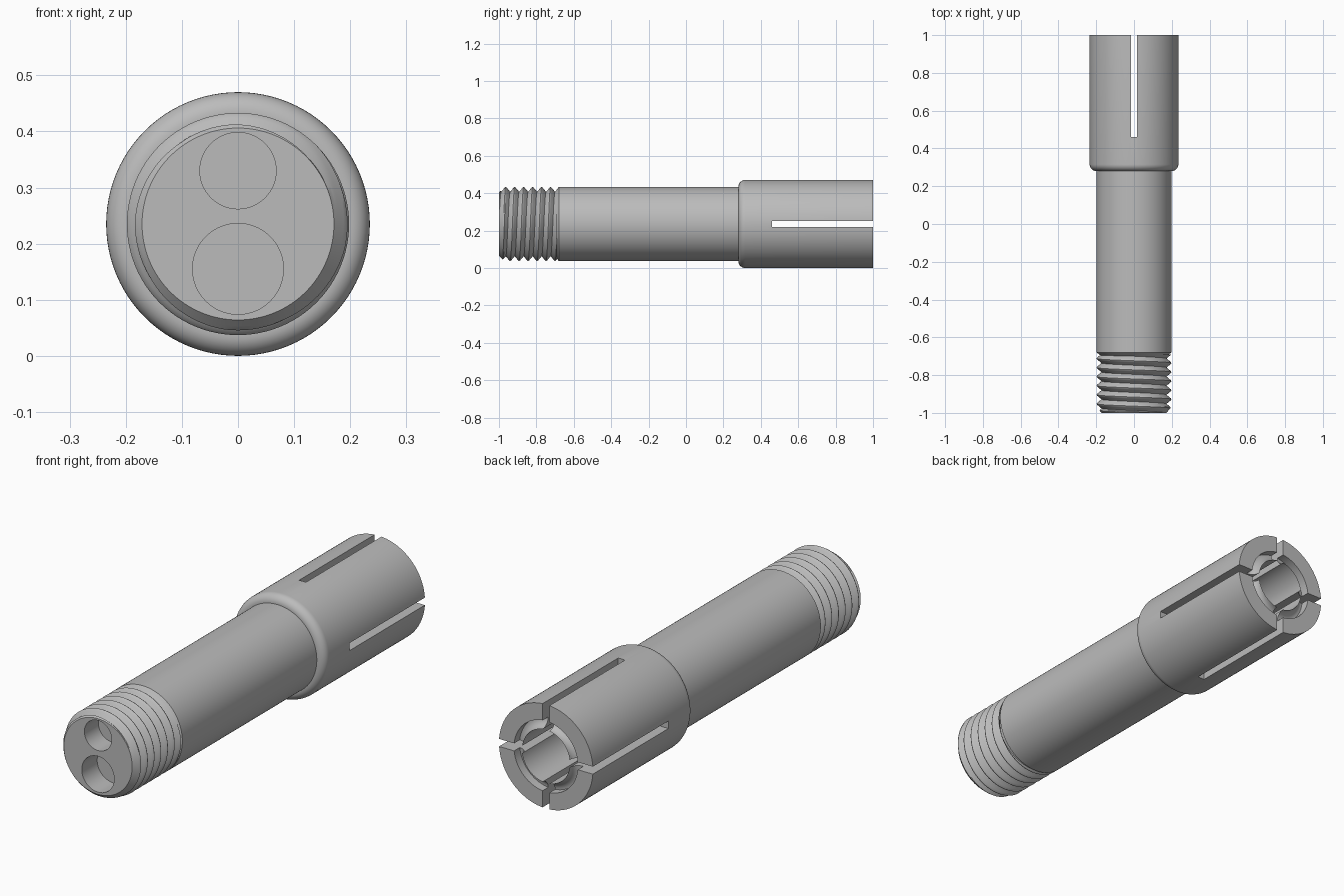
import bpy, bmesh, math
from mathutils import Matrix

cube = bpy.data.objects.get("Cube")
if cube:
    bpy.data.objects.remove(cube, do_unlink=True)

steel = bpy.data.materials.new("steel grey")
steel.use_nodes = True
COLOR = (0.5, 0.5, 0.5, 1)
steel.diffuse_color = COLOR
steel.node_tree.nodes["Principled BSDF"].inputs["Base Color"].default_value = COLOR

SEG = 96
AXIS_Z = 0.235
BODY_R, ROOT_R, COLLAR_R = 0.198, 0.172, 0.235


def finish(name, bm):
    bmesh.ops.recalc_face_normals(bm, faces=bm.faces)
    mesh = bpy.data.meshes.new(name)
    bm.to_mesh(mesh)
    bm.free()
    mesh.materials.append(steel)
    obj = bpy.data.objects.new(name, mesh)
    bpy.context.collection.objects.link(obj)
    return obj


def activate(obj):
    bpy.ops.object.select_all(action='DESELECT')
    obj.select_set(True)
    bpy.context.view_layer.objects.active = obj


def smooth(obj, degrees=25):
    activate(obj)
    bpy.ops.object.shade_smooth_by_angle(angle=math.radians(degrees))


def skin(bm, rows):
    """Join successive closed rings of vertices with quads."""
    for a, b in zip(rows, rows[1:]):
        for i in range(SEG):
            j = (i + 1) % SEG
            bm.faces.new((a[i], a[j], b[j], b[i]))


def lathe(name, profile):
    """Closed solid of revolution about the long axis from (y, radius) points."""
    bm = bmesh.new()
    rows = []
    for y, r in profile:
        rows.append([bm.verts.new((r * math.cos(t), y, AXIS_Z + r * math.sin(t)))
                     for t in (2 * math.pi * i / SEG for i in range(SEG))])
    skin(bm, rows)
    bm.faces.new(rows[0])
    bm.faces.new(rows[-1])
    return finish(name, bm)


def arc(y, r, radius, start, end, steps=8):
    angles = [math.radians(start + (end - start) * k / steps) for k in range(steps + 1)]
    return [(y + radius * math.cos(a), r + radius * math.sin(a)) for a in angles]


def cut(obj, cutter):
    mod = obj.modifiers.new("cut", 'BOOLEAN')
    mod.operation, mod.solver, mod.object = 'DIFFERENCE', 'EXACT', cutter
    activate(obj)
    bpy.ops.object.modifier_apply(modifier=mod.name)
    bpy.data.objects.remove(cutter, do_unlink=True)


def hole_cutter(z, r, depth):
    bm = bmesh.new()
    spin = Matrix.Translation((0, -1, z)) @ Matrix.Rotation(math.pi / 2, 4, 'X')
    bmesh.ops.create_cone(bm, cap_ends=True, segments=64, radius1=r, radius2=r,
                          depth=2 * depth, matrix=spin)
    return finish("hole_cutter", bm)


def slot_cutter(width, height):
    bm = bmesh.new()
    place = Matrix.Translation((0, 0.78, AXIS_Z)) @ Matrix.Diagonal((width, 0.64, height, 1))
    bmesh.ops.create_cube(bm, size=1, matrix=place)
    return finish("slot_cutter", bm)


# Shank and collar, with a rounded collar shoulder
fillet = 0.036
shoulder = arc(0.28 + fillet, COLLAR_R - fillet, fillet, 180, 90)
shaft = lathe("shank_and_collar",
              [(-1, 0.171), (-0.995, 0.165), (-0.7, 0.165), (-0.7, ROOT_R),
               (-0.68, BODY_R), (0.28, BODY_R)] + shoulder + [(1, COLLAR_R)])

# Rear bore with a rounded mouth
mouth = arc(1, 0.16, 0.04, 180, 270)
cut(shaft, lathe("bore_cutter", [(0.43, 0.12)] + mouth[::-1] + [(1.05, 0.16)]))

# Crossed slots split the collar into four jaws
cut(shaft, slot_cutter(0.034, 0.6))
cut(shaft, slot_cutter(0.6, 0.034))

# Two blind holes in the front face
cut(shaft, hole_cutter(0.33, 0.068, 0.1))
cut(shaft, hole_cutter(0.155, 0.081, 0.11))
smooth(shaft)

# Helical thread with narrow crests, trimmed by the front chamfer
PITCH, STEPS = 0.048, 10
START, END = -1.0, -0.69
bm = bmesh.new()
rows = []
for k in range(-STEPS, int((END - START) / PITCH + 1) * STEPS + 1):
    row = []
    for i in range(SEG + 1):
        turn = i / SEG
        y = min(max(START + PITCH * (k / STEPS + turn), START), END)
        phase = ((y - START) / PITCH - turn) % 1
        rise = min(1, 1.12 * (1 - abs(2 * phase - 1)))
        r = min(ROOT_R + (BODY_R - ROOT_R) * rise, 0.171 + 0.9 * (y - START))
        t = 2 * math.pi * turn
        row.append(bm.verts.new((r * math.cos(t), y, AXIS_Z + r * math.sin(t))))
    rows.append(row)
for a, b in zip(rows, rows[1:]):
    for i in range(SEG):
        bm.faces.new((a[i], a[i + 1], b[i + 1], b[i]))
bmesh.ops.remove_doubles(bm, verts=bm.verts, dist=0.00005)
smooth(finish("thread", bm))
